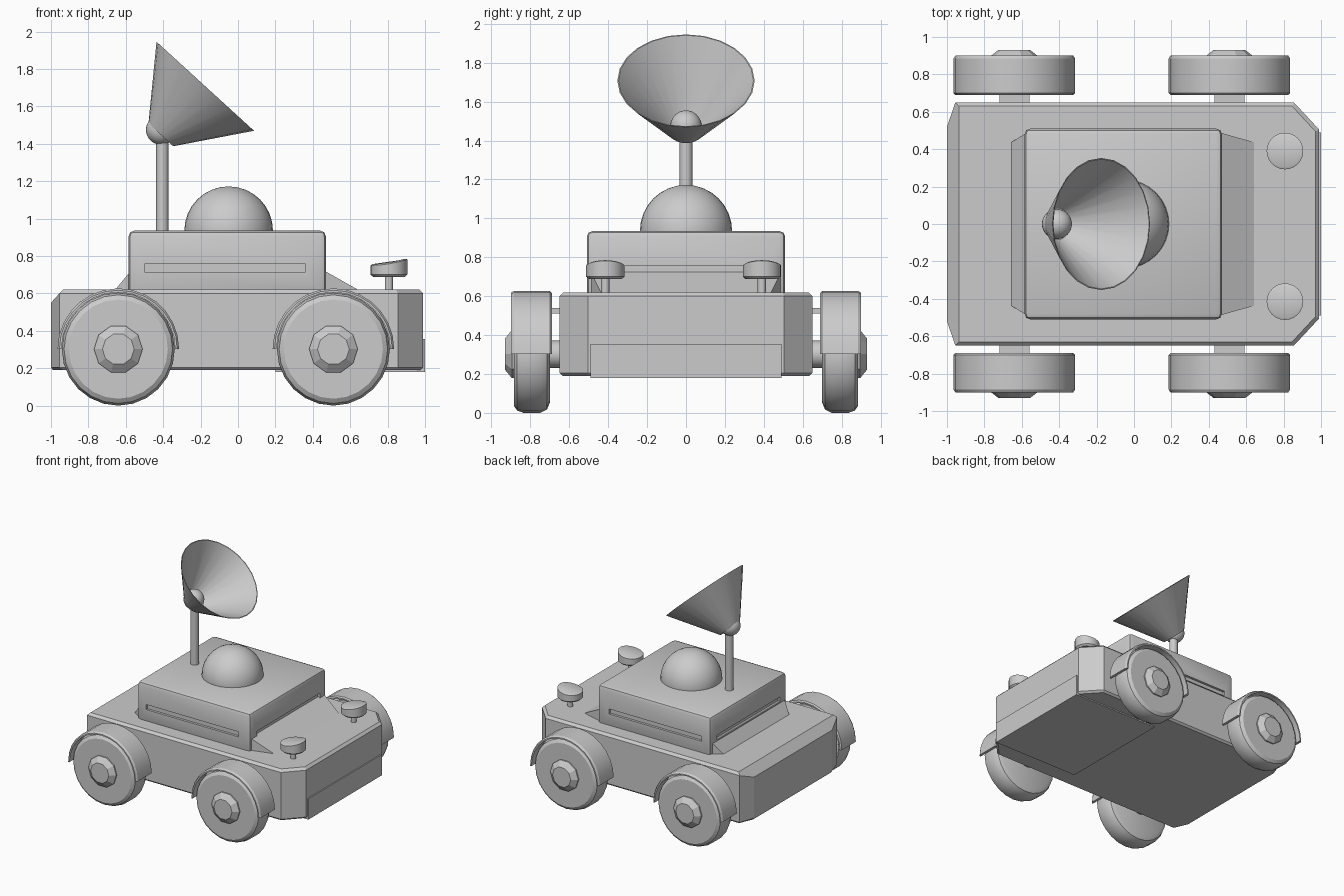
import bpy, bmesh
from math import sin, cos, pi, radians
from mathutils import Vector, Matrix

if "Cube" in bpy.data.objects:
    bpy.data.objects.remove(bpy.data.objects["Cube"])


def loft(name, rings, caps=True, smooth=None):
    """Skin a list of closed rings of points into one object."""
    bm = bmesh.new()
    vs = [[bm.verts.new(p) for p in r] for r in rings]
    n = len(vs[0])
    for a, b in zip(vs, vs[1:]):
        for i in range(n):
            j = (i + 1) % n
            bm.faces.new((a[i], a[j], b[j], b[i]))
    if caps:
        bm.faces.new(vs[0])
        bm.faces.new(vs[-1])
    bmesh.ops.recalc_face_normals(bm, faces=bm.faces)
    return finish(name, bm, smooth)


def finish(name, bm, smooth=None):
    me = bpy.data.meshes.new(name)
    bm.to_mesh(me)
    bm.free()
    ob = bpy.data.objects.new(name, me)
    bpy.context.collection.objects.link(ob)
    if smooth:
        bpy.ops.object.select_all(action='DESELECT')
        ob.select_set(True)
        bpy.context.view_layer.objects.active = ob
        bpy.ops.object.shade_smooth_by_angle(angle=radians(smooth))
    return ob


def lathe(name, centre, axis, profile, n, caps=True, smooth=35):
    """Turn (radius, distance along axis) pairs around an axis."""
    rot = Vector(axis).to_track_quat('Z', 'Y')
    c = Vector(centre)
    rings = [[c + rot @ Vector((r * cos(2 * pi * i / n), r * sin(2 * pi * i / n), h))
              for i in range(n)] for r, h in profile]
    return loft(name, rings, caps, smooth)


def box(name, lo, hi, bevel=0):
    bm = bmesh.new()
    lo, hi = Vector(lo), Vector(hi)
    bmesh.ops.create_cube(bm, size=1, matrix=Matrix.Translation((lo + hi) / 2)
                          @ Matrix.Diagonal((*(hi - lo), 1)))
    if bevel:
        bmesh.ops.bevel(bm, geom=bm.edges[:], offset=bevel, segments=2,
                        profile=0.5, affect='EDGES')
    return finish(name, bm, 30 if bevel else None)


def ball(name, centre, r, half=False):
    bm = bmesh.new()
    bmesh.ops.create_uvsphere(bm, u_segments=32, v_segments=16, radius=r)
    if half:
        bmesh.ops.bisect_plane(bm, geom=bm.verts[:] + bm.edges[:] + bm.faces[:],
                               plane_co=(0, 0, -0.02), plane_no=(0, 0, -1), clear_outer=True)
    bmesh.ops.translate(bm, verts=bm.verts, vec=centre)
    return finish(name, bm, 40)


# Hull: chamfered plan with a bevelled top and a sloped tail edge
def hull_ring(z, z_tail, inset, tail_inset):
    half = [(-1 + tail_inset, .52, z_tail), (-.955 + inset, .65 - inset, z),
            (.855 - inset / 2, .65 - inset, z), (.99 - inset, .505 - inset / 2, z)]
    return half + [(x, -y, h) for x, y, h in reversed(half)]


loft("hull", [hull_ring(.19, .19, .015, .01), hull_ring(.205, .205, 0, 0),
              hull_ring(.6, .55, 0, 0), hull_ring(.62, .62, .02, .065)])
box("nose_plate", (.2, -.49, .18), (1, .49, .355))

# Cabin with recessed slots on all four sides
cabin = box("cabin", (-.585, -.51, .58), (.47, .51, .935), .03)
for i, (lo, hi) in enumerate([((-.5, -.6, .715), (.36, -.49, .757)),
                              ((-.5, .49, .715), (.36, .6, .757)),
                              ((-.7, -.42, .715), (-.565, .42, .757)),
                              ((.45, -.42, .715), (.6, .42, .757))]):
    cut = box(f"slot_cutter_{i}", lo, hi)
    cut.hide_render = True
    cut.hide_viewport = True
    m = cabin.modifiers.new("slot", 'BOOLEAN')
    m.operation = 'DIFFERENCE'
    m.object = cut

# Sloped fairings before and behind the cabin
for name, x0, x1 in (("rear_fairing", -.66, -.57), ("front_fairing", .65, .455)):
    zt = .725
    loft(name, [[(x0, s * .435, .615), (x1, s * .49, zt), (x1, s * .49, .6)]
                for s in (-1, 1)])

# Dome, mast and dish
ball("dome", (-.05, 0, .935), .237, half=True)
lathe("mast", (-.405, 0, .92), (0, 0, 1), [(.033, 0), (.033, .5)], 16)
ball("dish_hub", (-.412, 0, 1.475), .08)
axis = Vector((.674, 0, .738))
lathe("dish", (-.175, 0, 1.7075), axis,
      [(.09, -.352), (.353, 0), (.347, 0), (.084, -.345), (.09, -.352)], 24, caps=False)

# Wheels with hubs, axles and half-round fenders
for x in (-.64, .51):
    for s in (-1, 1):
        out = (0, s, 0)
        at = (x, 0, .302)
        lathe("wheel", at, out, [(.25, .70), (.285, .715), (.302, .75), (.302, .835),
                                 (.29, .868), (.265, .885)], 24, smooth=30)
        lathe("wheel_hub", at, out, [(.13, .87), (.13, .895), (.085, .93)], 10, smooth=None)
        lathe("axle", at, out, [(.07, .6), (.07, .72)], 16)
        box("fender_bracket", (x - .08, min(s * .6, s * .69), .51),
            (x + .08, max(s * .6, s * .69), .54))
        section = [(.304, .69), (.315, .69), (.325, .70), (.325, .885),
                   (.315, .9), (.304, .9)]
        loft("fender", [[(x + r * cos(a), s * y, .302 + r * sin(a)) for r, y in section]
                        for a in (pi * k / 14 for k in range(15))], smooth=30)

# Two lamps on stems, lids tipped up at the front
for y in (-.415, .39):
    lathe("lamp_stem", (.807, y, .61), (0, 0, 1), [(.022, 0), (.022, .1)], 12)
    lamp = lathe("lamp", (.807, y, 0), (0, 0, 1),
                 [(.085, .688), (.098, .7), (.098, .75), (.085, .757)], 24)
    for v in lamp.data.vertices:
        if v.co.z > .74:
            v.co.z += .032 * ((v.co.x - .709) / .196) ** 2
